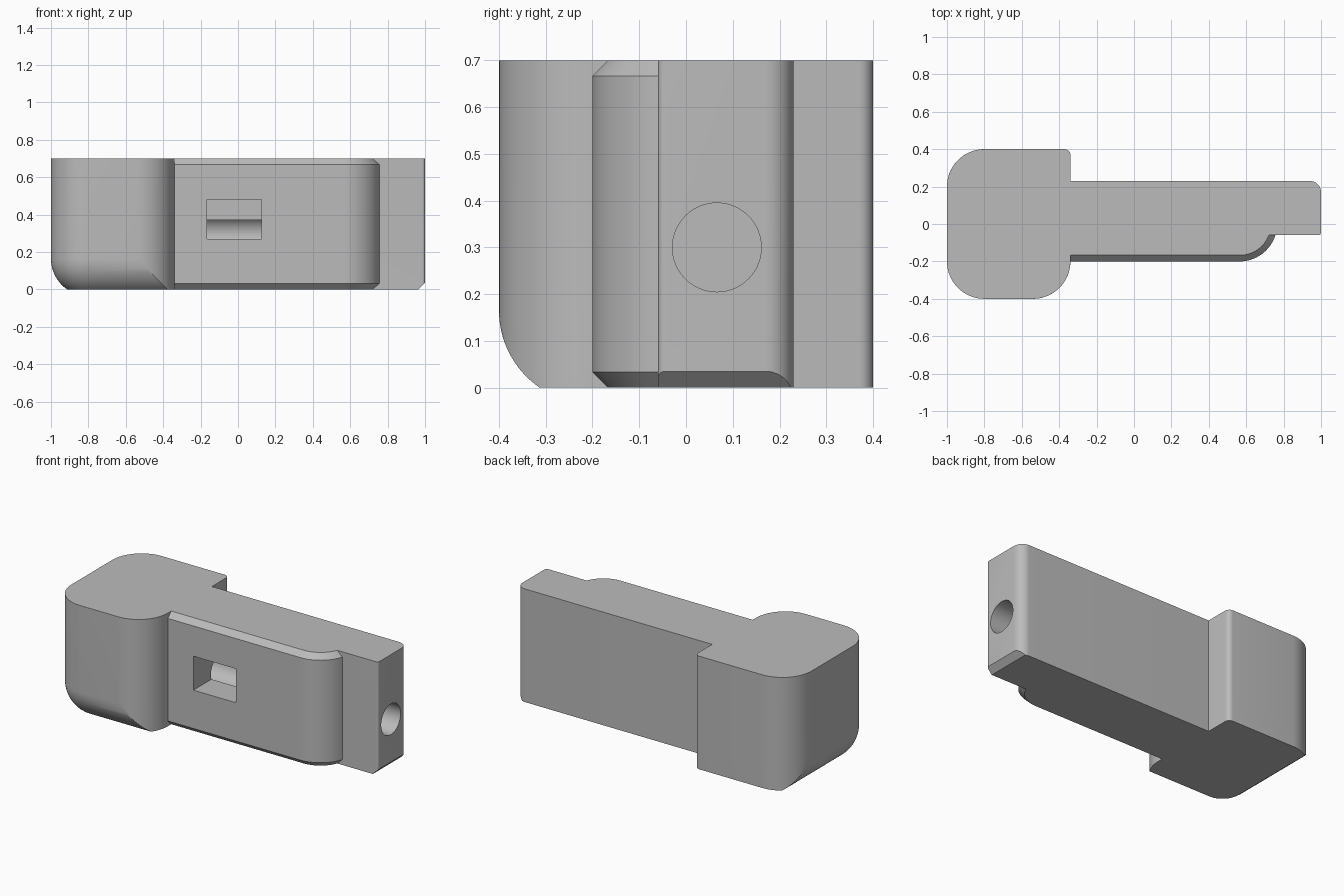
import bpy, bmesh, math
from mathutils import Matrix, Vector

if "Cube" in bpy.data.objects:
    bpy.data.objects.remove(bpy.data.objects["Cube"])

HEIGHT = 0.7
JOIN_X = -0.34      # where the bar meets the head
FACE_Y = -0.06      # front face of the bar

grey = bpy.data.materials.new("plain grey")
grey.use_nodes = True
grey.diffuse_color = (0.5, 0.5, 0.5, 1)
grey.node_tree.nodes["Principled BSDF"].inputs["Base Color"].default_value = (0.5, 0.5, 0.5, 1)


def arc(cx, cy, r, start, end, steps=16):
    """Points along an arc, angles in degrees."""
    angles = [math.radians(start + (end - start) * i / steps) for i in range(steps + 1)]
    return [(cx + r * math.cos(a), cy + r * math.sin(a)) for a in angles]


def make_object(name, bm):
    bmesh.ops.recalc_face_normals(bm, faces=bm.faces)
    mesh = bpy.data.meshes.new(name)
    bm.to_mesh(mesh)
    bm.free()
    mesh.materials.append(grey)
    obj = bpy.data.objects.new(name, mesh)
    bpy.context.collection.objects.link(obj)
    return obj


def loft(layers):
    """Skin a stack of (z, outline) layers and cap both ends."""
    bm = bmesh.new()
    rings = [[bm.verts.new((x, y, z)) for x, y in outline] for z, outline in layers]
    for low, high in zip(rings, rings[1:]):
        for i in range(len(low)):
            j = (i + 1) % len(low)
            bm.faces.new((low[i], low[j], high[j], high[i]))
    bm.faces.new(rings[0][::-1])
    bm.faces.new(rings[-1])
    return bm


# Head: rounded block whose front and left lower edges curve under
R = 0.2
CURVE_TOP = 0.165


def head_outline(inset):
    trim = math.degrees(math.acos((R - inset) / R))
    return (arc(-0.8, -0.2, R - inset, 180, 270)
            + arc(JOIN_X - R, -0.2, R, 270 + trim, 360)
            + arc(JOIN_X - 0.03, 0.37, 0.03, 0, 90, 6)
            + arc(-0.8, 0.2, R, 90, 180 - trim))


head_layers = []
for i in range(13):
    z = CURVE_TOP * i / 12
    inset = R - math.sqrt(R * R - (CURVE_TOP - z) ** 2)
    head_layers.append((z, head_outline(inset)))
head_layers.append((HEIGHT, head_outline(0)))
head = make_object("head_block", loft(head_layers))

# Bar: long body with rounded end corners and a chamfer under the tip
bar_outline = ([(JOIN_X, 0.23), (JOIN_X, FACE_Y)]
               + arc(0.985, FACE_Y + 0.015, 0.015, 270, 360, 5)
               + arc(0.94, 0.17, 0.06, 0, 90, 12))
bm = loft([(0, bar_outline), (HEIGHT, bar_outline)])
cut = bmesh.ops.bisect_plane(bm, geom=bm.verts[:] + bm.edges[:] + bm.faces[:],
                             plane_co=Vector((1, 0, 0.035)),
                             plane_no=Vector((1, 0, -1)), clear_outer=True)
rim = [e for e in cut["geom_cut"] if isinstance(e, bmesh.types.BMEdge)]
bmesh.ops.edgeloop_fill(bm, edges=rim)
bar = make_object("long_bar", bm)


# Front plate: raised pad with chamfered upper and lower edges
def plate_outline(inset):
    r = R - inset
    end = -math.degrees(math.asin(-FACE_Y / r))
    return [(JOIN_X, FACE_Y), (JOIN_X, -r)] + arc(0.565, 0, r, -90, end)


C = 0.033
plate = make_object("front_plate", loft([
    (0, plate_outline(C)), (C, plate_outline(0)),
    (HEIGHT - C, plate_outline(0)), (HEIGHT, plate_outline(C))]))

# Cutters: window through the plate, round bore along the bar
bm = bmesh.new()
bmesh.ops.create_cube(bm, size=1, matrix=Matrix.Translation((-0.02, -0.149, 0.375))
                      @ Matrix.Diagonal((0.29, 0.302, 0.21, 1)))
window = make_object("window_cutter", bm)

bm = bmesh.new()
bmesh.ops.create_cone(bm, cap_ends=True, segments=64, radius1=0.095, radius2=0.095, depth=1.4,
                      matrix=Matrix.Translation((0.38, 0.066, 0.3)) @ Matrix.Rotation(math.pi / 2, 4, 'Y'))
bore = make_object("bore_cutter", bm)

for part, cutters in ((bar, (window, bore)), (plate, (window,))):
    bpy.context.view_layer.objects.active = part
    for cutter in cutters:
        mod = part.modifiers.new(cutter.name, 'BOOLEAN')
        mod.operation = 'DIFFERENCE'
        mod.solver = 'EXACT'
        mod.object = cutter
        bpy.ops.object.modifier_apply(modifier=mod.name)
for cutter in (window, bore):
    bpy.data.objects.remove(cutter)

# Smooth curved sides, keep creases sharp
bpy.ops.object.select_all(action='DESELECT')
for part in (head, bar, plate):
    part.select_set(True)
bpy.context.view_layer.objects.active = head
bpy.ops.object.shade_smooth_by_angle(angle=math.radians(25))
